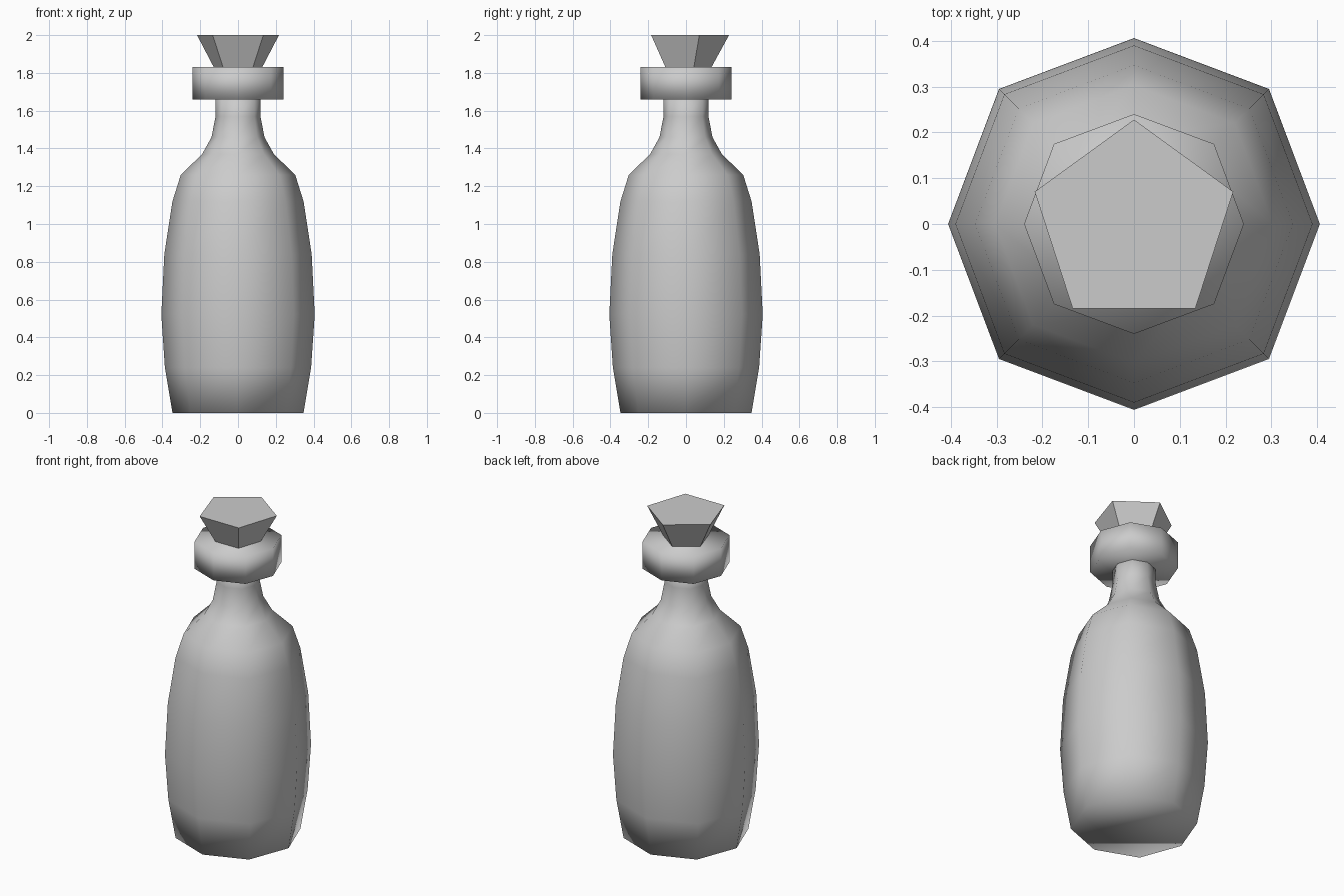
import bpy, bmesh
from math import sin, cos, pi

if "Cube" in bpy.data.objects:
    bpy.data.objects.remove(bpy.data.objects["Cube"])


def lathe(name, profile, sides, start=0.0, diagonal=1.0, smooth=True):
    """Stack rings of (radius, z) into a closed solid; odd corners scale by diagonal."""
    bm = bmesh.new()
    rings = []
    for r, z in profile:
        ring = []
        for i in range(sides):
            a = start + 2 * pi * i / sides
            k = r * (diagonal if i % 2 else 1.0)
            ring.append(bm.verts.new((k * cos(a), k * sin(a), z)))
        rings.append(ring)
    for lo, hi in zip(rings, rings[1:]):
        for i in range(sides):
            j = (i + 1) % sides
            bm.faces.new((lo[i], lo[j], hi[j], hi[i]))
    bm.faces.new(rings[0][::-1])
    bm.faces.new(rings[-1])
    for f in bm.faces:
        f.smooth = smooth
    mesh = bpy.data.meshes.new(name)
    bm.to_mesh(mesh)
    bm.free()
    obj = bpy.data.objects.new(name, mesh)
    bpy.context.collection.objects.link(obj)
    return obj


# Octagonal bottle body with shoulder and neck
body = [(0.347, 0), (0.387, 0.24), (0.406, 0.52), (0.39, 0.84), (0.347, 1.12),
        (0.303, 1.26), (0.19, 1.37), (0.14, 1.46), (0.119, 1.57), (0.119, 1.68)]
lathe("bottle_body", body, 8, diagonal=1.027)

# Collar around the mouth
lathe("collar", [(0.24, 1.66), (0.24, 1.83)], 8, diagonal=1.03)

# Flat-sided flared stopper
lathe("stopper", [(0.132, 1.825), (0.228, 2.0)], 5, start=pi / 2, smooth=False)
